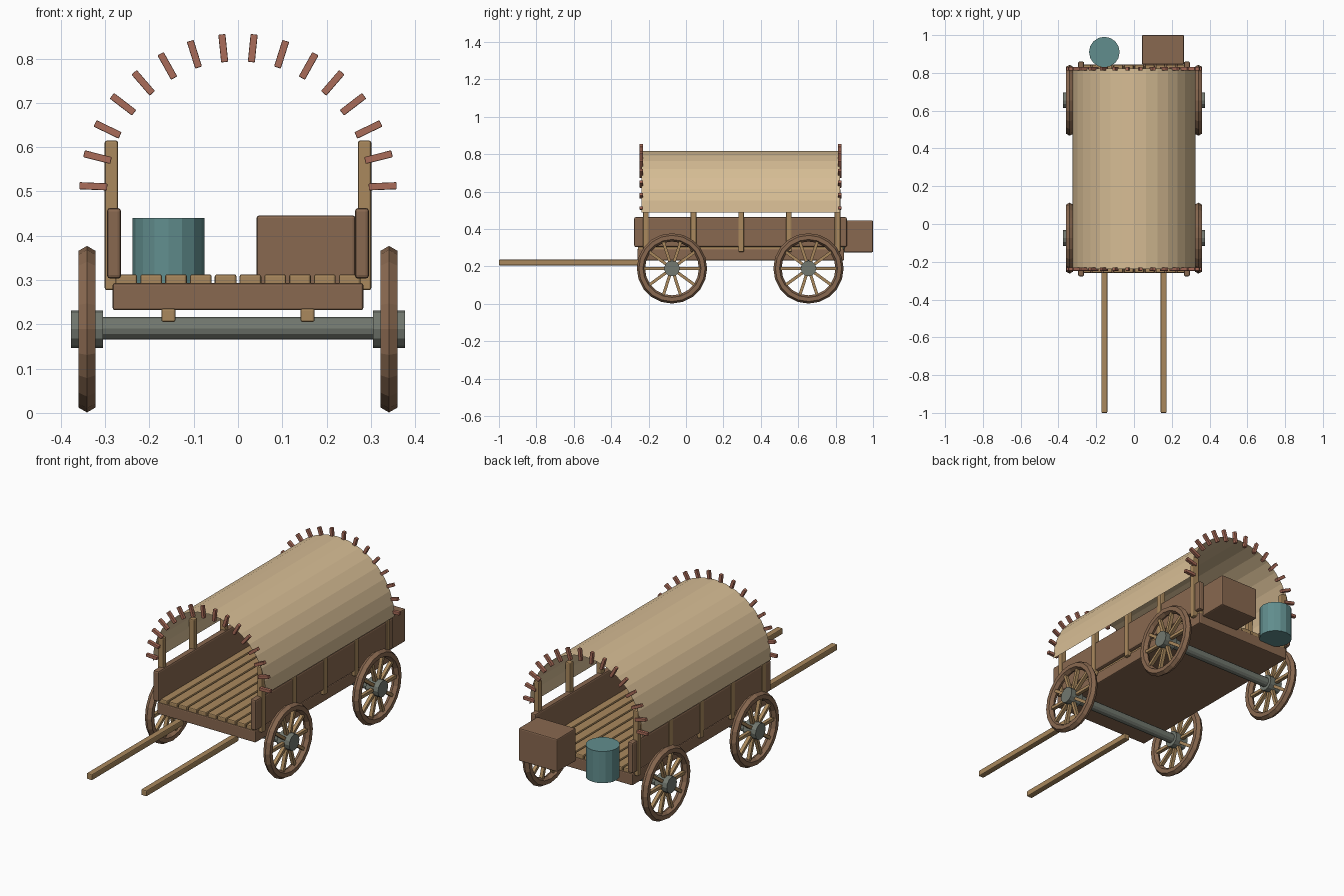
import bpy, bmesh
from math import sin, cos, pi, radians
from mathutils import Matrix

if "Cube" in bpy.data.objects:
    bpy.data.objects.remove(bpy.data.objects["Cube"])


def material(name, rgb):
    m = bpy.data.materials.new(name)
    m.diffuse_color = (*rgb, 1)
    m.use_nodes = True
    m.node_tree.nodes["Principled BSDF"].inputs["Base Color"].default_value = m.diffuse_color
    return m


DARK = material("dark_wood", (0.25, 0.14, 0.08))
LIGHT = material("light_wood", (0.40, 0.25, 0.11))
CANVAS = material("canvas", (0.68, 0.51, 0.30))
RED = material("red_peg", (0.40, 0.15, 0.10))
TEAL = material("teal", (0.12, 0.27, 0.27))
IRON = material("iron", (0.17, 0.19, 0.16))


def finish(name, bm, mat, bevel=0):
    me = bpy.data.meshes.new(name)
    bm.to_mesh(me)
    bm.free()
    ob = bpy.data.objects.new(name, me)
    bpy.context.collection.objects.link(ob)
    me.materials.append(mat)
    if bevel:
        b = ob.modifiers.new("bevel", "BEVEL")
        b.width, b.segments = bevel, 2
    return ob


def box(name, x, y, z, mat, bevel=0.005):
    """Box given by its (min, max) on each axis."""
    bm = bmesh.new()
    mid = [(a + b) / 2 for a, b in (x, y, z)]
    size = [b - a for a, b in (x, y, z)]
    bmesh.ops.create_cube(bm, size=1, matrix=Matrix.Translation(mid) @ Matrix.Diagonal((*size, 1)))
    return finish(name, bm, mat, bevel)


def cylinder(name, center, radius, length, axis, sides, mat):
    bm = bmesh.new()
    rot = Matrix.Rotation(pi / 2, 4, 'Y') if axis == 'X' else Matrix()
    bmesh.ops.create_cone(bm, cap_ends=True, segments=sides, radius1=radius, radius2=radius,
                          depth=length, matrix=Matrix.Translation(center) @ rot)
    return finish(name, bm, mat)


# Wheels: hexagonal-section rim, ten spokes, hub
WHEEL_Z = 0.189
RIM_R, RIM_T = 0.166, 0.022


def wheel(name, x, y):
    bm = bmesh.new()
    n, m = 20, 6
    rings = []
    for i in range(n):
        a = 2 * pi * i / n
        ring = []
        for j in range(m):
            b = 2 * pi * j / m
            r = RIM_R + RIM_T * cos(b)
            ring.append(bm.verts.new((x + RIM_T * sin(b), y + r * cos(a), WHEEL_Z + r * sin(a))))
        rings.append(ring)
    for i in range(n):
        p, q = rings[i], rings[(i + 1) % n]
        for j in range(m):
            k = (j + 1) % m
            bm.faces.new((p[j], q[j], q[k], p[k]))
    bmesh.ops.recalc_face_normals(bm, faces=bm.faces)
    finish(name + "_rim", bm, DARK)
    bm = bmesh.new()
    for i in range(10):
        mat = (Matrix.Translation((x, y, WHEEL_Z)) @ Matrix.Rotation(2 * pi * i / 10, 4, 'X')
               @ Matrix.Translation((0, 0.09, 0)) @ Matrix.Diagonal((0.018, 0.135, 0.016, 1)))
        bmesh.ops.create_cube(bm, size=1, matrix=mat)
    finish(name + "_spokes", bm, LIGHT)
    cylinder(name + "_hub", (x, y, WHEEL_Z), 0.042, 0.072, 'X', 12, IRON)


for end, y in (("front", -0.075), ("back", 0.655)):
    cylinder(end + "_axle", (0, y, WHEEL_Z + 0.002), 0.025, 0.64, 'X', 12, IRON)
    for side, s in (("left", -1), ("right", 1)):
        wheel(f"{end}_{side}_wheel", s * 0.341, y)

# Bed and floor planks
box("bed", (-0.283, 0.283), (-0.26, 0.845), (0.232, 0.293), DARK)
for i in range(10):
    x = -0.252 + 0.056 * i
    box("floor_plank", (x - 0.0245, x + 0.0245), (-0.257, 0.842), (0.288, 0.313), LIGHT)

# Side boards, posts and pulling shafts
for s in (-1, 1):
    def span(a, b):
        return tuple(sorted((s * a, s * b)))
    box("side_board", span(0.264, 0.296), (-0.277, 0.86), (0.303, 0.463), DARK, 0.008)
    for y in (-0.215, 0.04, 0.295, 0.55, 0.81):
        box("cover_post", span(0.271, 0.301), (y - 0.015, y + 0.015), (0.277, 0.615), LIGHT)
    box("shaft", span(0.141, 0.173), (-1.0, -0.24), (0.205, 0.236), LIGHT)

# Canvas cover: open half-round sheet
bm = bmesh.new()
rows = []
for i in range(17):
    a = pi * i / 16
    rows.append([bm.verts.new((0.325 * cos(a), y, 0.488 + 0.33 * sin(a))) for y in (-0.237, 0.823)])
for p, q in zip(rows, rows[1:]):
    bm.faces.new((p[0], p[1], q[1], q[0]))
bmesh.ops.recalc_face_normals(bm, faces=bm.faces)
finish("canvas_cover", bm, CANVAS)

# Pegs around both ends of the cover
for y in (-0.239, 0.822):
    bm = bmesh.new()
    for i in range(16):
        a = radians(2.4 + 11.68 * i)
        mat = (Matrix.Translation((0, y, 0.498)) @ Matrix.Rotation(-a, 4, 'Y')
               @ Matrix.Translation((0.327, 0, 0)) @ Matrix.Diagonal((0.063, 0.018, 0.016, 1)))
        bmesh.ops.create_cube(bm, size=1, matrix=mat)
    finish("cover_pegs", bm, RED, 0.002)

# Cargo at the back
box("crate", (0.042, 0.265), (0.845, 1.0), (0.275, 0.446), DARK, 0.006)
cylinder("barrel", (-0.157, 0.91, 0.357), 0.081, 0.165, 'Z', 16, TEAL)
